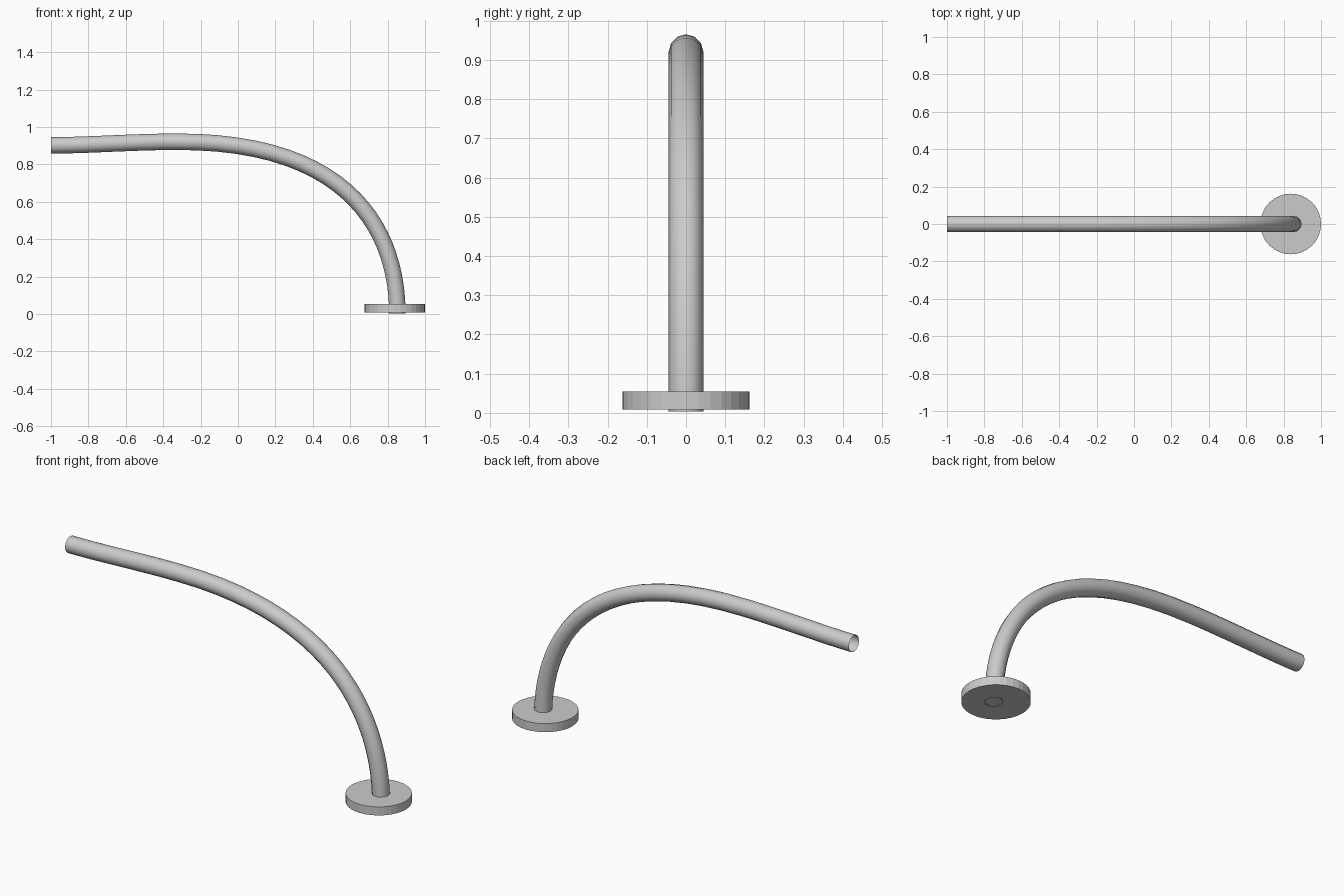
import bpy

if "Cube" in bpy.data.objects:
    bpy.data.objects.remove(bpy.data.objects["Cube"])

# Curved spout tube: open-ended round pipe swept along a bezier path
R = 0.044
path = [  # (point, left handle, right handle) as x, z
    ((0.852, 0.004), (0.852, -0.3), (0.852, 0.40)),
    ((-0.34, 0.921), (0.64, 0.930), (-0.56, 0.921)),
    ((-1.0, 0.902), (-0.80, 0.902), (-1.2, 0.902)),
]
curve = bpy.data.curves.new("spout_tube", 'CURVE')
curve.dimensions = '3D'
curve.bevel_depth = R
curve.bevel_resolution = 4
curve.resolution_u = 24
curve.use_fill_caps = False
spline = curve.splines.new('BEZIER')
spline.bezier_points.add(len(path) - 1)
for bp, (co, left, right) in zip(spline.bezier_points, path):
    bp.handle_left_type = bp.handle_right_type = 'FREE'
    bp.co = (co[0], 0, co[1])
    bp.handle_left = (left[0], 0, left[1])
    bp.handle_right = (right[0], 0, right[1])
tube = bpy.data.objects.new("spout_tube", curve)
bpy.context.collection.objects.link(tube)
bpy.ops.object.select_all(action='DESELECT')
tube.select_set(True)
bpy.context.view_layer.objects.active = tube
bpy.ops.object.convert(target='MESH')
bpy.ops.object.shade_smooth()

# Round mounting flange the tube passes through
bpy.ops.mesh.primitive_cylinder_add(vertices=32, radius=0.162, depth=0.046,
                                    location=(0.838, 0, 0.032))
bpy.context.object.name = "mounting_flange"
